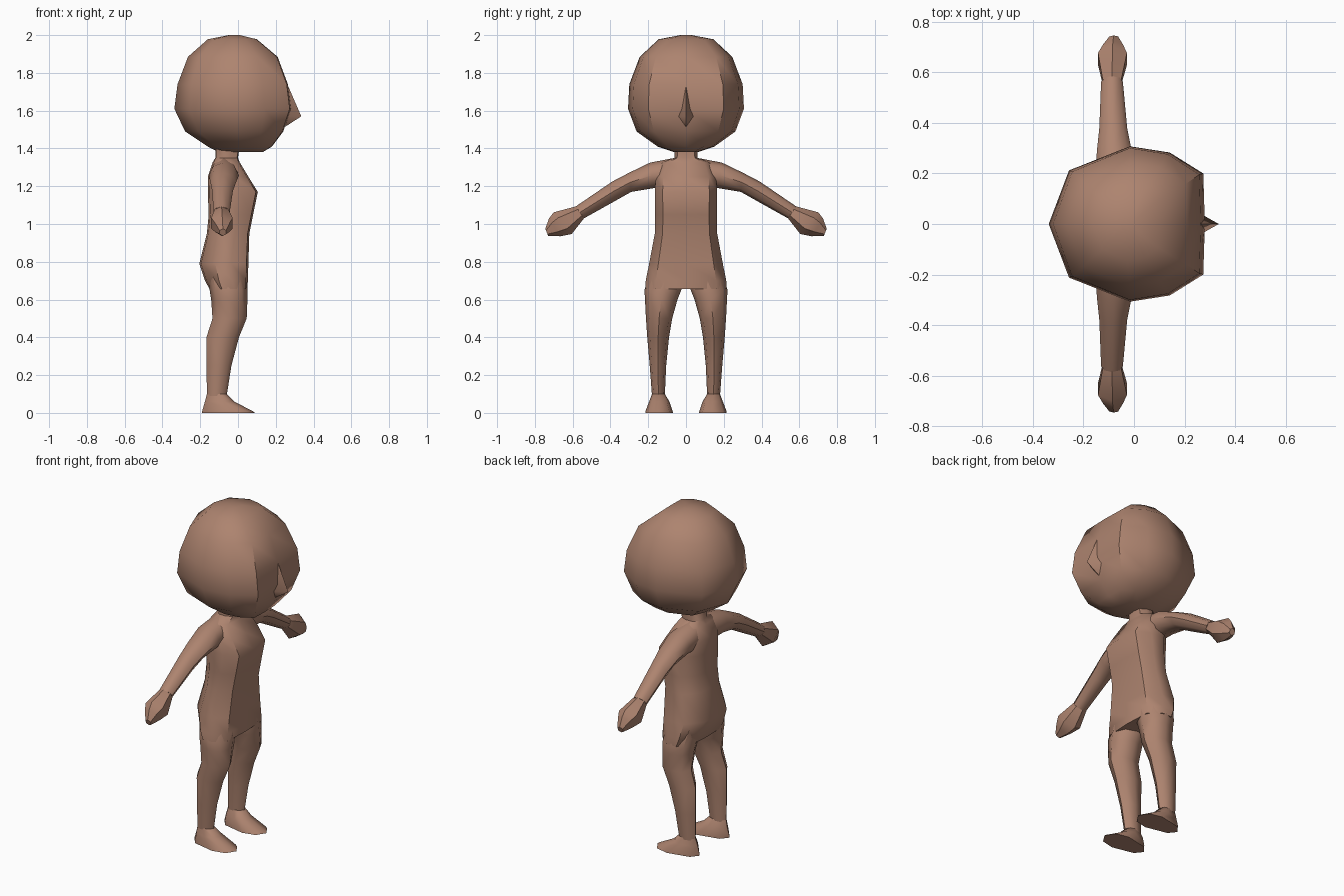
import bpy, bmesh, math
from mathutils import Vector

if "Cube" in bpy.data.objects:
    bpy.data.objects.remove(bpy.data.objects["Cube"])

skin = bpy.data.materials.new("skin")
skin.diffuse_color = (0.42, 0.23, 0.16, 1)
skin.use_nodes = True
skin.node_tree.nodes["Principled BSDF"].inputs["Base Color"].default_value = skin.diffuse_color


def finish(name, bm, mirror=False, angle=50):
    bmesh.ops.recalc_face_normals(bm, faces=bm.faces)
    mesh = bpy.data.meshes.new(name)
    bm.to_mesh(mesh)
    bm.free()
    ob = bpy.data.objects.new(name, mesh)
    bpy.context.collection.objects.link(ob)
    mesh.materials.append(skin)
    if mirror:
        mod = ob.modifiers.new("mirror", 'MIRROR')
        mod.use_axis = (False, True, False)
    bpy.ops.object.select_all(action='DESELECT')
    ob.select_set(True)
    bpy.context.view_layer.objects.active = ob
    bpy.ops.object.shade_smooth_by_angle(angle=math.radians(angle))
    return ob


def loft(name, rings, mirror=False, angle=50):
    """Skin a list of equal-length point rings and cap both ends."""
    bm = bmesh.new()
    loops = [[bm.verts.new(p) for p in ring] for ring in rings]
    n = len(loops[0])
    for a, b in zip(loops, loops[1:]):
        for i in range(n):
            j = (i + 1) % n
            bm.faces.new((a[i], a[j], b[j], b[i]))
    bm.faces.new(loops[0])
    bm.faces.new(loops[-1])
    return finish(name, bm, mirror, angle)


def full(half):
    """Complete a half outline (back to front) to the other side."""
    return half + [(u, -v) for u, v in half[-2:0:-1]]


def flat_ring(outline, z, x0, x1, y0, y1):
    cx, rx, cy, ry = (x0 + x1) / 2, (x1 - x0) / 2, (y0 + y1) / 2, (y1 - y0) / 2
    return [(cx + rx * u, cy + ry * v, z) for u, v in outline]


# Head: faceted ball, flatter at the face
head_shape = full([(-1, 0), (-.74, .69), (.04, 1), (.55, .92), (.98, .65), (1, 0)])
head = [(1.38, -.10, .13, .06), (1.41, -.16, .18, .15), (1.49, -.28, .24, .262),
        (1.61, -.337, .28, .307), (1.74, -.32, .264, .30), (1.885, -.265, .21, .245),
        (1.978, -.16, .10, .145), (2.0, -.05, .01, .03)]
loft("head", [flat_ring(head_shape, z, a, b, -h, h) for z, a, b, h in head])

# Nose: small pointed wedge
bm = bmesh.new()
tip = bm.verts.new((.335, 0, 1.57))
base = [bm.verts.new(p) for p in
        [(.257, 0, 1.75), (.255, .045, 1.57), (.25, 0, 1.515), (.255, -.045, 1.57)]]
for i in range(4):
    bm.faces.new((base[i], base[(i + 1) % 4], tip))
bm.faces.new(base)
finish("nose", bm)

# Torso with neck: boxy chest, fuller hips
torso_shape = full([(-1, 0), (-.93, .55), (-.35, 1), (.3, 1), (.92, .75), (1, 0)])
torso = [(.655, -.15, .05, .215), (.70, -.175, .052, .213), (.79, -.205, .055, .195),
         (.95, -.165, .06, .165), (1.05, -.155, .08, .163), (1.17, -.16, .105, .165),
         (1.25, -.16, .055, .16), (1.325, -.135, .01, .13), (1.35, -.12, .0, .062),
         (1.42, -.12, .01, .06)]
loft("torso", [flat_ring(torso_shape, z, a, b, -h, h) for z, a, b, h in torso])

# Legs
leg_shape = full([(-1, 0), (-.7, .75), (0, 1), (.7, .75), (1, 0)])
leg = [(.76, -.17, .04, .02, .185), (.65, -.15, .05, .025, .22), (.60, -.142, .05, .045, .217),
       (.50, -.135, .046, .073, .212), (.40, -.167, .005, .09, .205),
       (.25, -.166, -.035, .105, .192), (.09, -.165, -.06, .112, .18)]
loft("legs", [flat_ring(leg_shape, *r) for r in leg], mirror=True)

# Feet: sloping from ankle to thin toe
foot_shape = full([(-1, 0), (-.75, .6), (.2, 1), (.75, .75), (1, 0)])
foot = [(.10, -.165, -.06, .112, .18), (.06, -.175, -.02, .088, .195),
        (.008, -.19, .08, .07, .215), (0, -.19, .09, .07, .215)]
loft("feet", [flat_ring(foot_shape, *r) for r in foot], mirror=True)


# Arms and hands: rings set by an upper and a lower point in the y-z plane
def limb_ring(x, rx, top, low, n=8):
    t, b = Vector((x, *top)), Vector((x, *low))
    mid, up = (t + b) / 2, (t - b) / 2
    return [mid + up * math.cos(2 * math.pi * i / n)
            + Vector((rx * math.sin(2 * math.pi * i / n), 0, 0)) for i in range(n)]


arm = [(-.075, .07, (.06, 1.35), (.10, 1.18)), (-.075, .08, (.19, 1.325), (.17, 1.19)),
       (-.078, .068, (.30, 1.272), (.29, 1.17)), (-.082, .055, (.39, 1.225), (.37, 1.125)),
       (-.087, .043, (.585, 1.092), (.54, 1.03))]
loft("arms", [limb_ring(*r) for r in arm], mirror=True)

hand = [(-.087, .042, (.58, 1.094), (.54, 1.03)), (-.085, .066, (.70, 1.062), (.605, .947)),
        (-.083, .045, (.725, 1.03), (.665, .935)), (-.08, .02, (.745, .975), (.73, .937))]
loft("hands", [limb_ring(*r, n=6) for r in hand], mirror=True, angle=35)
